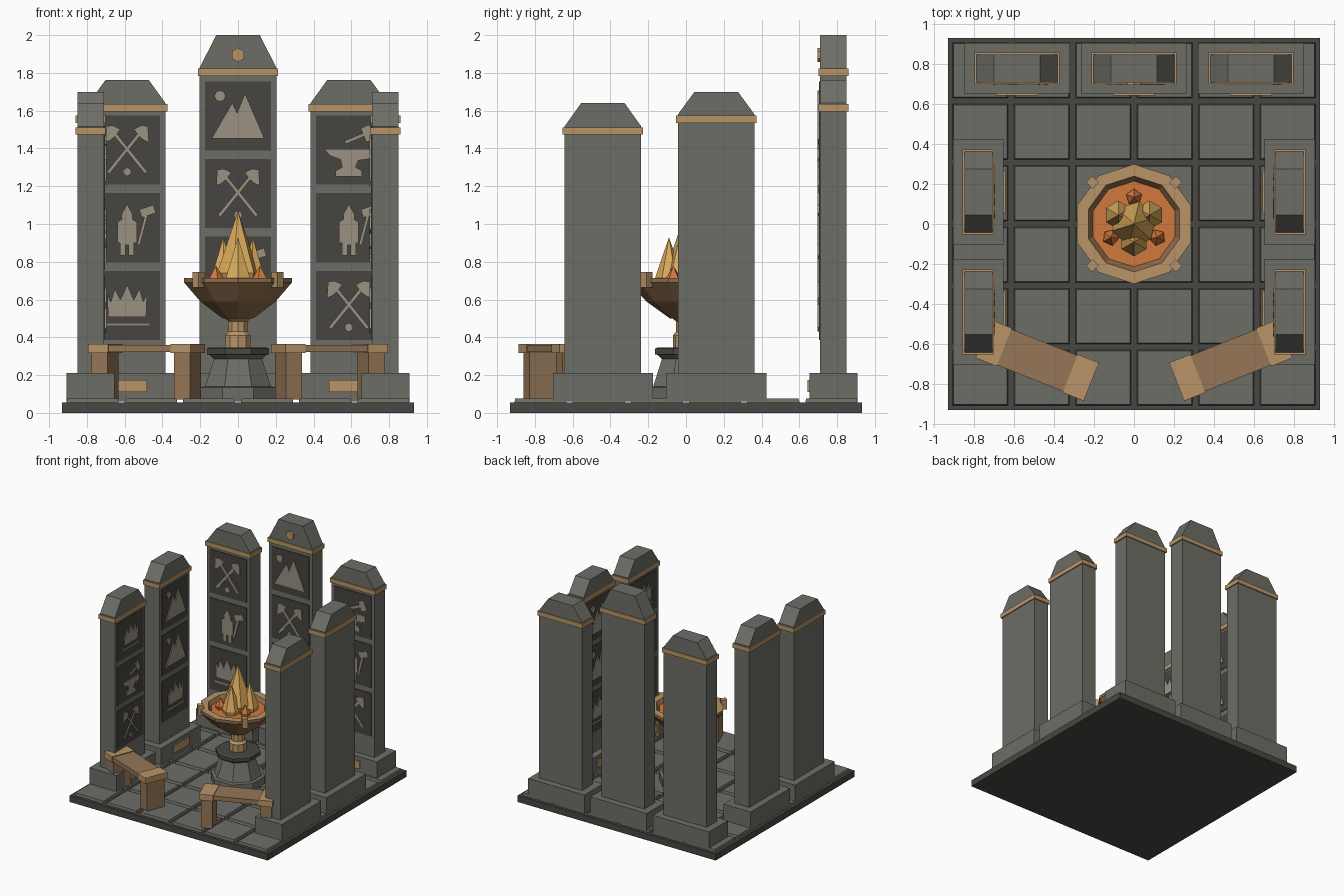
import bpy, bmesh, math
from mathutils import Matrix, Vector

cube = bpy.data.objects.get("Cube")
if cube:
    bpy.data.objects.remove(cube, do_unlink=True)


def material(name, r, g, b):
    m = bpy.data.materials.new(name)
    m.use_nodes = True
    m.diffuse_color = (r, g, b, 1)
    m.node_tree.nodes["Principled BSDF"].inputs["Base Color"].default_value = (r, g, b, 1)
    return m


STONE = material("grey stone", 0.155, 0.155, 0.137)
DARK = material("dark stone", 0.066, 0.063, 0.054)
PANEL = material("panel stone", 0.062, 0.058, 0.05)
CARVING = material("pale carving", 0.32, 0.285, 0.22)
TRIM = material("tan trim", 0.48, 0.30, 0.135)
WOOD = material("brown wood", 0.30, 0.18, 0.095)
BRONZE = material("bronze", 0.27, 0.15, 0.068)
FLAME = material("flame gold", 0.71, 0.41, 0.107)
EMBER = material("ember orange", 0.64, 0.19, 0.047)


def finish(name, bm, mat, matrix=None):
    bmesh.ops.recalc_face_normals(bm, faces=bm.faces)
    mesh = bpy.data.meshes.new(name)
    bm.to_mesh(mesh)
    bm.free()
    mesh.materials.append(mat)
    ob = bpy.data.objects.new(name, mesh)
    bpy.context.collection.objects.link(ob)
    if matrix:
        ob.matrix_world = matrix
    return ob


def box(name, lo, hi, mat, matrix=None):
    bm = bmesh.new()
    bmesh.ops.create_cube(bm, size=1)
    for v in bm.verts:
        v.co = [(a + b) / 2 + c * (b - a) for a, b, c in zip(lo, hi, v.co)]
    return finish(name, bm, mat, matrix)


def plates(name, outlines, front, back, mat, matrix=None):
    """Upright plates: (x, z) outlines extruded along y."""
    bm = bmesh.new()
    for outline in outlines:
        face = bm.faces.new([bm.verts.new((x, front, z)) for x, z in outline])
        ext = bmesh.ops.extrude_face_region(bm, geom=[face])
        moved = [g for g in ext["geom"] if isinstance(g, bmesh.types.BMVert)]
        bmesh.ops.translate(bm, verts=moved, vec=(0, back - front, 0))
    return finish(name, bm, mat, matrix)


def lathe(name, profile, sides, mat, turn=0.0, at=(0, 0, 0)):
    """Faceted solid from a (radius, height) profile; zero radius makes a tip."""
    bm = bmesh.new()
    rings = []
    for r, z in profile:
        angles = [turn + math.tau * i / sides for i in range(sides)]
        rings.append([bm.verts.new((r * math.cos(a), r * math.sin(a), z)) for a in angles])
    for low, high in zip(rings, rings[1:]):
        for i in range(sides):
            j = (i + 1) % sides
            bm.faces.new((low[i], low[j], high[j], high[i]))
    bm.faces.new(rings[0])
    bm.faces.new(rings[-1])
    bmesh.ops.remove_doubles(bm, verts=bm.verts, dist=1e-5)
    return finish(name, bm, mat, Matrix.Translation(at))


# Carving shapes, in metres from the panel centre
def bar(x0, z0, x1, z1, w):
    a, b = Vector((x0, z0)), Vector((x1, z1))
    n = (b - a).orthogonal().normalized() * w / 2
    return [a + n, b + n, b - n, a - n]


def disc(x, z, r, n=8):
    return [(x + r * math.cos(math.tau * i / n), z + r * math.sin(math.tau * i / n)) for i in range(n)]


def flip(outline):
    return [(-x, z) for x, z in outline]


def mountains():
    ridge = [(-.14, -.12), (-.03, .07), (-.005, .015), (.037, .12), (.14, -.12)]
    return [ridge, disc(-.095, .105, .03)]


def axes():
    handle = bar(-.1, -.12, .085, .11, .018)
    head = [(.035, .11), (.075, .13), (.11, .125), (.115, .04), (.09, .05), (.06, .075)]
    return [handle, flip(handle), head, flip(head), disc(0, -.115, .023)]


def smith():
    half = [(0, .125), (.03, .07), (.028, .045), (.052, .03), (.052, -.08), (.037, -.08), (.037, -.145), (.008, -.145), (.008, -.09)]
    body = half + [(-x, z) for x, z in reversed(half[1:])]
    return [body, bar(.06, -.09, .11, .1, .016), bar(.07, .075, .145, .1, .045)]


def fire():
    crown = [(-.1, -.06), (-.105, .06), (-.085, .02), (-.065, .09), (-.035, .03), (0, .11),
             (.035, .03), (.065, .09), (.085, .02), (.105, .06), (.1, -.06)]
    return [crown, bar(-.12, -.1, .12, -.1, .016)]


def anvil():
    body = [(-.13, .005), (.12, .005), (.12, -.045), (.05, -.055), (.035, -.09), (.07, -.11),
            (.07, -.14), (-.07, -.14), (-.07, -.11), (-.035, -.09), (-.045, -.05), (-.1, -.03)]
    return [body, bar(-.02, .04, .1, .09, .018), bar(.085, .125, .115, .05, .05)]


# Carved pillar: plinth, shaft with cut shoulders, collar, panels
def pillar(label, x, y, degrees, collar, top, panel_top, panel_bottom, carvings):
    m = Matrix.Translation((x, y, 0)) @ Matrix.Rotation(math.radians(degrees), 4, "Z")
    box(label + "_plinth", (-.265, -.127, .06), (.265, .127, .212), STONE, m)
    box(label + "_plaque", (-.105, -.136, .11), (.105, -.126, .175), TRIM, m)
    shoulder = collar + .025
    outline = [(-.203, .2), (.203, .2), (.203, shoulder), (.115, top), (-.115, top), (-.203, shoulder)]
    plates(label + "_shaft", [outline], -.07, .07, STONE, m)
    box(label + "_collar", (-.213, -.079, collar - .019), (.213, .079, collar + .019), TRIM, m)
    pitch = (panel_top - panel_bottom + .045) / 3
    height = pitch - .045
    for i, carving in enumerate(carvings):
        high = panel_top - i * pitch
        box(f"{label}_panel_{i + 1}", (-.175, -.076, high - height), (.175, -.06, high), PANEL, m)
        mid, s = high - height / 2, height / .365
        shapes = [[(px * s, mid + pz * s) for px, pz in o] for o in carving()]
        plates(f"{label}_carving_{i + 1}", shapes, -.084, -.075, CARVING, m)
    return m


pillar("back_right_pillar", -.587, .78, 0, 1.615, 1.762, 1.575, .385, (axes, smith, fire))
pillar("back_left_pillar", .587, .78, 0, 1.615, 1.762, 1.575, .385, (anvil, smith, axes))
centre = pillar("back_centre_pillar", 0, .78, 0, 1.803, 2.0, 1.755, .57, (mountains, axes, smith))
plates("medallion", [[(z, x + 1.895) for x, z in disc(0, 0, .038, 6)]], -.084, -.06, TRIM, centre)
for side, sx in (("right", -1), ("left", 1)):
    pillar(side + "_rear_pillar", sx * .78, .16, -90 * sx, 1.555, 1.70, 1.515, .385, (mountains, mountains, fire))
    pillar(side + "_front_pillar", sx * .78, -.44, -90 * sx, 1.492, 1.64, 1.455, .385, (fire, anvil, axes))

# Floor slab with six by six paving tiles
box("floor_slab", (-.933, -.933, 0), (.933, .933, .055), DARK)
bm = bmesh.new()
for i in range(6):
    for j in range(6):
        spot = Matrix.Translation(((i - 2.5) * .308, (j - 2.5) * .308, .062))
        made = bmesh.ops.create_cube(bm, size=1, matrix=spot @ Matrix.Diagonal((.28, .28, .026, 1)))
        for v in made["verts"]:
            if v.co.z > .07:
                v.co.x += .006 if v.co.x < spot.translation.x else -.006
                v.co.y += .006 if v.co.y < spot.translation.y else -.006
finish("paving_tiles", bm, STONE)

# Fire bowl on its pedestal
eighth = math.pi / 8
lathe("pedestal", [(.215, .06), (.215, .135), (.188, .14), (.138, .285), (.17, .312)], 8, STONE, eighth)
lathe("pedestal_cap", [(.178, .31), (.178, .34), (.165, .346)], 8, DARK, eighth)
lathe("bowl_stem", [(.07, .34), (.07, .41), (.053, .43), (.053, .485), (.085, .51)], 10, TRIM, math.pi / 2)
bowl = lathe("fire_bowl", [(.085, .5), (.21, .59), (.3, .69), (.3, .715), (.24, .715), (.2, .66)], 10, BRONZE, math.pi / 2)
bowl.data.materials.append(TRIM)
for p in bowl.data.polygons:
    if p.normal.z > .9 and p.center.z > .7:
        p.material_index = 1
lathe("ember_bed", [(.2, .65), (.215, .685)], 10, EMBER, math.pi / 2)
for k in range(4):
    m = Matrix.Rotation(math.pi / 4 + k * math.pi / 2, 4, "Z")
    box(f"bowl_lug_{k + 1}", (.272, -.022, .665), (.318, .022, .746), TRIM, m)

# Flames: a tall one, three around it, three coals between
lathe("centre_flame", [(.09, .68), (.115, .74), (0, 1.07)], 6, FLAME, .3)
for k in range(3):
    a = math.radians(30 + 120 * k)
    lathe(f"side_flame_{k + 1}", [(.06, .68), (.072, .72), (0, .93)], 6, FLAME, a,
          (.09 * math.cos(a), .09 * math.sin(a), 0))
    a += math.pi / 3
    lathe(f"coal_{k + 1}", [(.035, .68), (.042, .71), (0, .78)], 5, EMBER, a,
          (.135 * math.cos(a), .135 * math.sin(a), 0))

# Benches angled toward the fire
for side, sx in (("right", -1), ("left", 1)):
    m = Matrix.Translation((sx * .485, -.683, 0)) @ Matrix.Rotation(math.radians(21.7 * sx), 4, "Z")
    box(side + "_bench_seat", (-.27, -.097, .322), (.27, .097, .36), WOOD, m)
    for end, ex in (("outer", sx), ("inner", -sx)):
        cx = ex * .235
        box(f"{side}_bench_{end}_cap", (cx - .057, -.103, .316), (cx + .057, .103, .366), TRIM, m)
        box(f"{side}_bench_{end}_leg", (cx - .045, -.08, .07), (cx + .045, .08, .32), WOOD, m)
